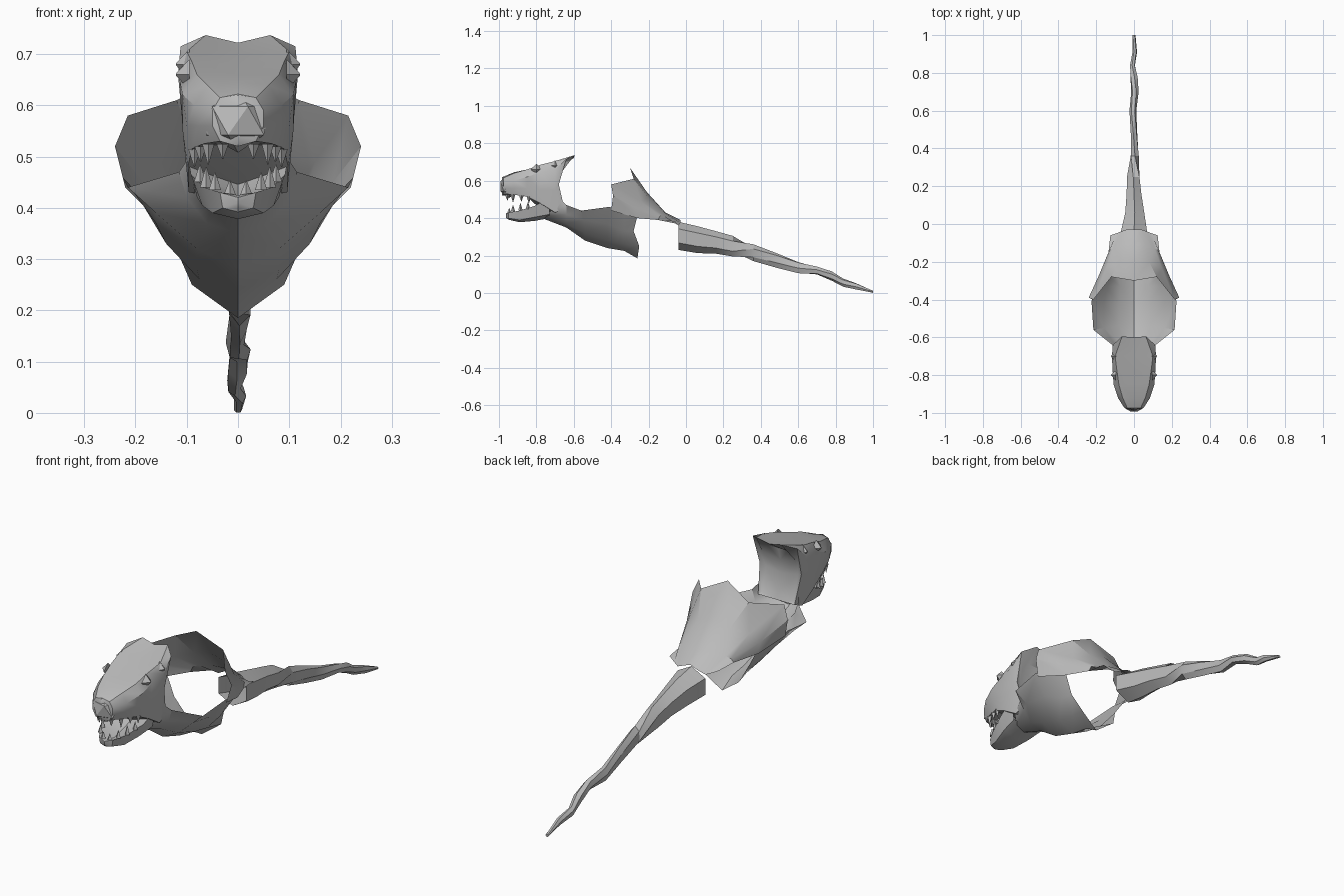
import bpy, bmesh, math
from mathutils import Vector, Matrix

grey = bpy.data.materials.new("stone grey")
grey.diffuse_color = (0.5, 0.5, 0.5, 1)


def finish(name, bm, angle=35):
    bmesh.ops.remove_doubles(bm, verts=bm.verts, dist=0.0005)
    bmesh.ops.dissolve_degenerate(bm, edges=bm.edges, dist=0.0005)
    bmesh.ops.recalc_face_normals(bm, faces=bm.faces)
    me = bpy.data.meshes.new(name)
    bm.to_mesh(me)
    bm.free()
    me.materials.append(grey)
    me.shade_smooth()
    me.set_sharp_from_angle(angle=math.radians(angle))
    ob = bpy.data.objects.new(name, me)
    bpy.context.collection.objects.link(ob)
    return ob


def sheet(bm, rows, closed=False):
    """Join rows of points with quads."""
    grid = [[bm.verts.new(p) for p in r] for r in rows]
    n = len(grid[0])
    for a, b in zip(grid, grid[1:]):
        for i in range(n if closed else n - 1):
            j = (i + 1) % n
            bm.faces.new((a[i], a[j], b[j], b[i]))
    return grid


def mirrored_sheet(name, rows, angle=35):
    """Half rows (x >= 0) plus their mirror image."""
    bm = bmesh.new()
    sheet(bm, rows)
    sheet(bm, [[(-x, y, z) for x, y, z in r] for r in rows])
    return finish(name, bm, angle)


def at_y(y, pts):
    return [(x, y, z) for x, z in pts]


# Chest: open V-shaped trough from throat to breastbone, keel to lip
mirrored_sheet("chest", [
    [(0, -.77, .40), (.05, -.75, .41), (.085, -.72, .44), (.095, -.67, .50)],
    [(0, -.64, .35), (.06, -.64, .37), (.10, -.64, .42), (.115, -.64, .47)],
    [(0, -.54, .28), (.08, -.54, .32), (.16, -.55, .39), (.215, -.56, .44)],
    [(0, -.42, .24), (.08, -.42, .28), (.16, -.42, .37), (.225, -.41, .46)],
    [(0, -.33, .225), (.075, -.33, .26), (.14, -.33, .33), (.20, -.33, .43)],
    [(0, -.26, .185), (.09, -.25, .25), (.125, -.28, .33), (.175, -.26, .41)],
])

# Back: arched roof from the shoulders to the hips, spine to edge
mirrored_sheet("back", [
    [(0, -.30, .67), (.12, -.28, .61), (.215, -.40, .58), (.24, -.39, .52), (.22, -.40, .44)],
    [(0, -.21, .54), (.08, -.20, .51), (.15, -.24, .49), (.185, -.27, .45), (.18, -.26, .40)],
    [(0, -.11, .43), (.06, -.11, .425), (.11, -.13, .42), (.13, -.14, .41), (.135, -.15, .39)],
    [(0, -.03, .39), (.04, -.03, .375), (.07, -.04, .36), (.095, -.05, .37), (.125, -.06, .385)],
])

# Tail: tapering twisted six-sided tube: y, centre z, half width, half height, x shift
bm = bmesh.new()
rings = []
for k, (y, zc, w, h, dx) in enumerate([
        (-.04, .305, .08, .075, 0), (.06, .285, .058, .072, .004), (.16, .27, .045, .06, 0),
        (.25, .25, .038, .055, -.004), (.36, .215, .024, .045, .004), (.48, .175, .018, .04, 0),
        (.60, .135, .018, .033, -.006), (.70, .12, .02, .022, .005), (.78, .09, .021, .025, 0),
        (.84, .055, .014, .022, -.008), (.91, .035, .012, .018, .004), (1.0, .006, .008, .006, 0)]):
    tw = math.pi / 2 + (0.25 * k if k > 3 else 0)
    rings.append([(dx + w * math.cos(tw + i * math.pi / 3), y, zc + h * math.sin(tw + i * math.pi / 3))
                  for i in range(6)])
tail_grid = sheet(bm, rings, closed=True)
bm.faces.new(tail_grid[-1])
finish("tail", bm, 30)

# Skull: forehead, cheeks, palate, crest and rear wall
mirrored_sheet("skull", [
    at_y(-.985, [(0, .62), (0, .60), (0, .58), (0, .56), (0, .54), (0, .52)]),
    at_y(-.975, [(0, .622), (.035, .615), (.05, .59), (.05, .56), (.035, .53), (0, .52)]),
    at_y(-.92, [(0, .645), (.06, .64), (.085, .60), (.08, .56), (.068, .525), (0, .525)]),
    at_y(-.85, [(0, .66), (.08, .66), (.108, .62), (.10, .56), (.09, .515), (0, .53)]),
    at_y(-.78, [(0, .68), (.09, .685), (.113, .645), (.108, .55), (.098, .48), (0, .45)]),
    at_y(-.70, [(0, .70), (.10, .705), (.117, .66), (.107, .55), (.096, .43), (0, .42)]),
    [(0, -.60, .722), (.063, -.595, .737), (.112, -.64, .715), (.105, -.68, .58), (.092, -.65, .45), (0, -.65, .45)],
    [(0, -.665, .68), (.05, -.66, .68), (.085, -.67, .64), (.08, -.69, .57), (.08, -.66, .46), (0, -.65, .45)],
    [(0, -.665, .68), (0, -.67, .66), (0, -.68, .62), (0, -.685, .56), (0, -.66, .48), (0, -.65, .45)],
])

# Lower jaw: underside, lip and mouth floor
mirrored_sheet("lower_jaw", [
    at_y(-.962, [(0, .40), (0, .41), (0, .42), (0, .425)]),
    at_y(-.95, [(0, .392), (.03, .40), (.035, .43), (0, .422)]),
    at_y(-.89, [(0, .378), (.05, .39), (.066, .44), (0, .41)]),
    at_y(-.81, [(0, .385), (.07, .405), (.092, .465), (0, .43)]),
    at_y(-.73, [(0, .40), (.08, .42), (.10, .51), (0, .46)]),
])

# Snout: faceted ball
bm = bmesh.new()
bmesh.ops.create_icosphere(bm, subdivisions=1, radius=1,
                           matrix=Matrix.Translation((0, -.945, .57)) @ Matrix.Diagonal((.07, .055, .062, 1)))
finish("snout", bm, 10)

# Teeth: small four-sided spikes along both jaws
bm = bmesh.new()
teeth = [(.016, -.945, .425, .028), (.045, -.925, .435, .034), (.062, -.885, .44, .04),
         (.074, -.845, .45, .035), (.03, -.955, .525, -.03), (.058, -.925, .525, -.04),
         (.073, -.88, .52, -.03), (.085, -.84, .515, -.035)]
for x, y, z, h in teeth:
    for s in (1, -1):
        m = Matrix.Translation((s * x, y, z + h / 2)) @ Matrix.Rotation(0 if h > 0 else math.pi, 4, 'X')
        bmesh.ops.create_cone(bm, cap_ends=True, segments=4, radius1=.012, radius2=.001,
                              depth=abs(h), matrix=m)
finish("teeth", bm, 10)

# Brow ridges: low spikes at the sides of the forehead
bm = bmesh.new()
for y, z in ((-.80, .66), (-.70, .68)):
    for s in (1, -1):
        m = Matrix.Translation((s * .108, y, z)) @ Matrix.Rotation(s * math.pi / 2, 4, 'Y')
        bmesh.ops.create_cone(bm, cap_ends=True, segments=4, radius1=.03, radius2=.002, depth=.026, matrix=m)
finish("brow_ridges", bm, 10)
